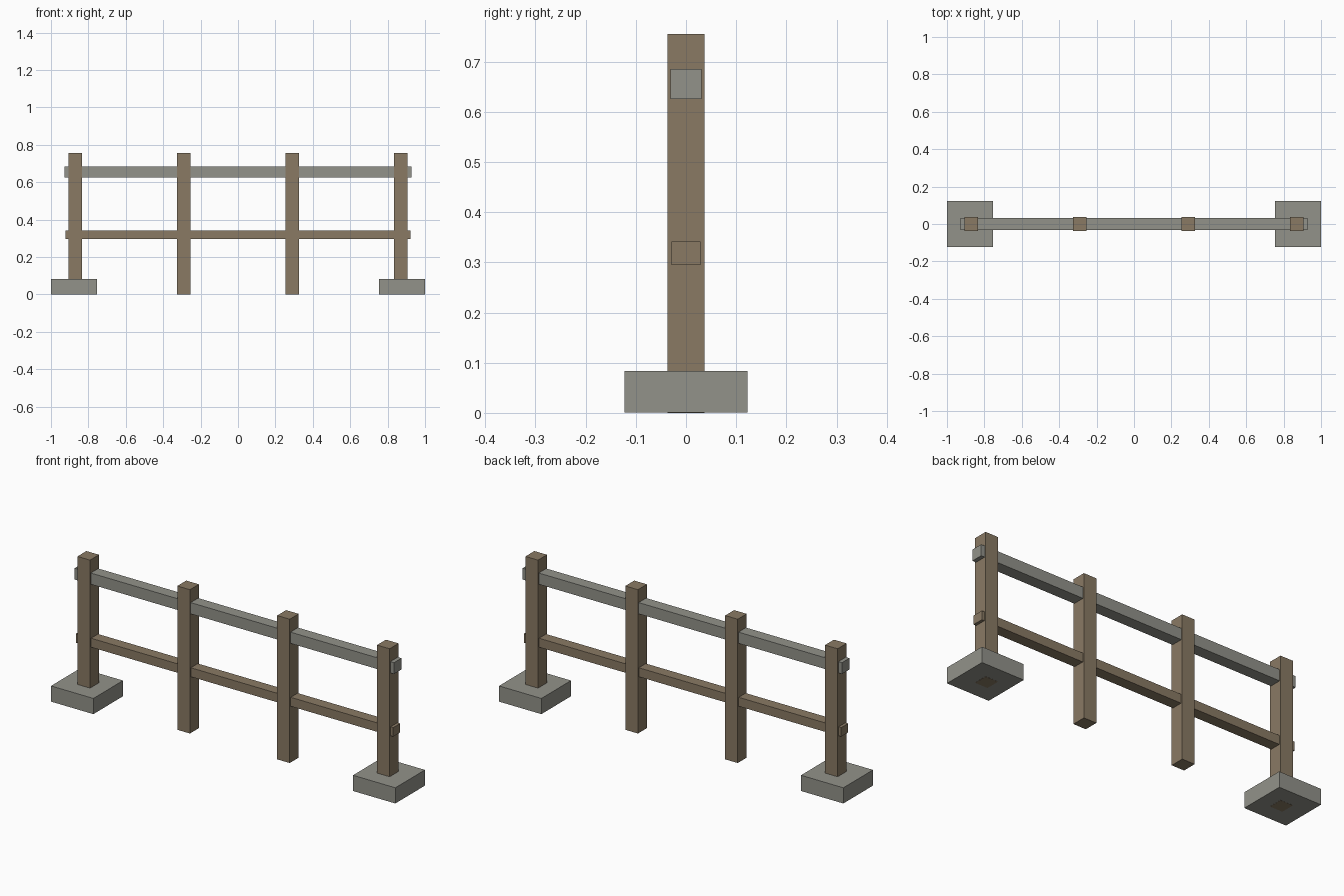
import bpy

if "Cube" in bpy.data.objects:
    bpy.data.objects.remove(bpy.data.objects["Cube"])


def material(name, rgb):
    m = bpy.data.materials.new(name)
    m.diffuse_color = (*rgb, 1.0)
    m.use_nodes = True
    m.node_tree.nodes["Principled BSDF"].inputs["Base Color"].default_value = m.diffuse_color
    return m


wood = material("brown wood", (0.252, 0.194, 0.127))
grey = material("weathered grey", (0.288, 0.288, 0.253))


def box(name, x, z0, z1, sx, sy, mat):
    """Box centred on y = 0, spanning z0 to z1."""
    bpy.ops.mesh.primitive_cube_add(size=1, location=(x, 0, (z0 + z1) / 2))
    o = bpy.context.object
    o.name = name
    o.scale = (sx, sy, z1 - z0)
    bpy.ops.object.transform_apply(location=False, rotation=False, scale=True)
    o.data.materials.append(mat)
    return o


# four evenly spaced posts
for i in range(4):
    box(f"post_{i + 1}", -0.87 + 0.58 * i, 0, 0.755, 0.073, 0.074, wood)

# footings under the end posts (a hair up so the post end shows below)
for side, s in (("left", -1), ("right", 1)):
    box(f"{side}_footing", s * 0.877, 0.0006, 0.083, 0.246, 0.246, grey)

# rails running through the posts
box("top_rail", 0, 0.626, 0.685, 1.855, 0.062, grey)
box("lower_rail", 0, 0.295, 0.342, 1.844, 0.058, wood)
